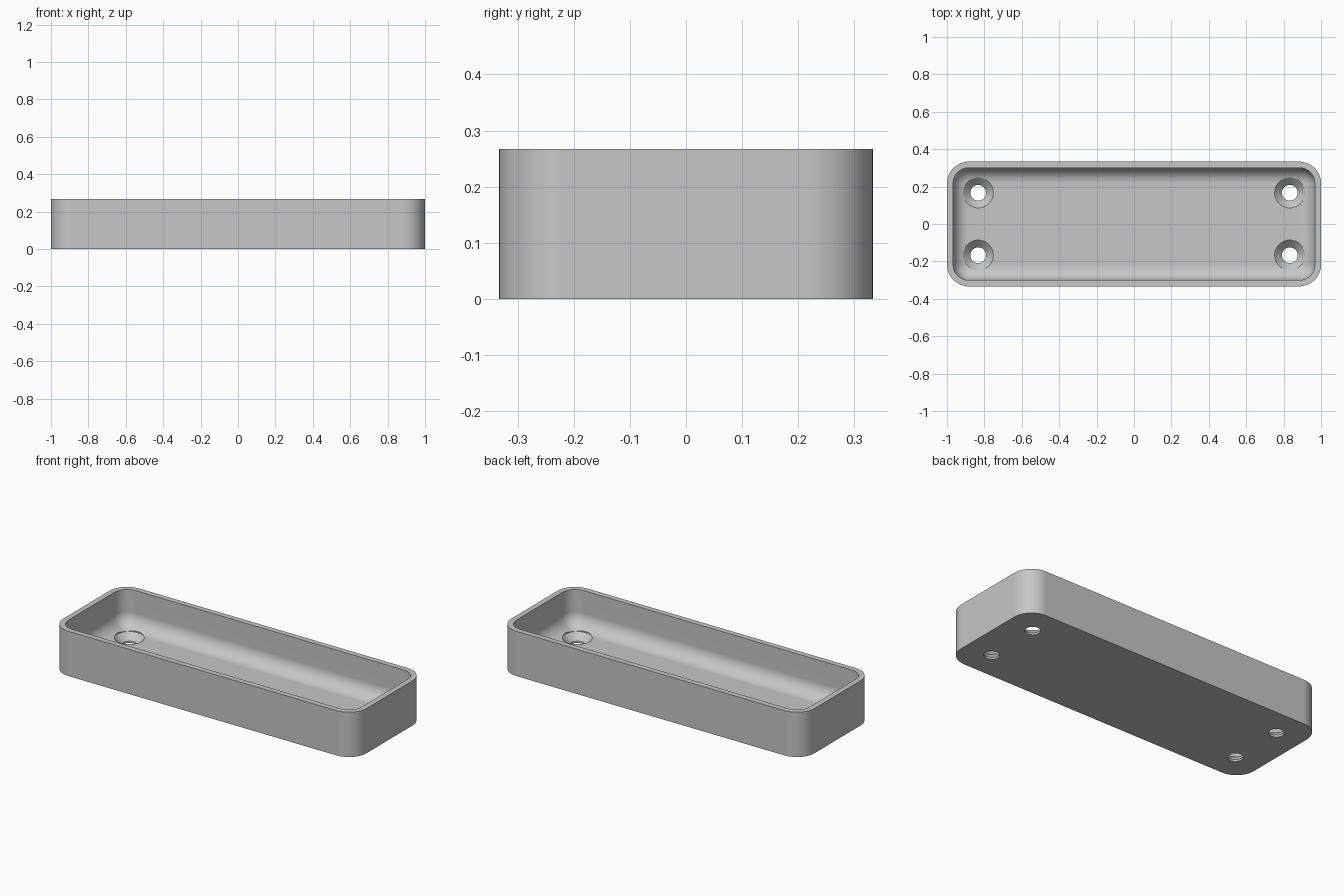
import bpy
import bmesh
from math import sin, cos, pi

if "Cube" in bpy.data.objects:
    bpy.data.objects.remove(bpy.data.objects["Cube"])

LENGTH, WIDTH, HEIGHT = 2.0, 0.667, 0.267
WALL, FLOOR = 0.033, 0.05
CORNER = 0.117            # outer corner radius
FILLET = CORNER - WALL    # inner corner and floor fillet radius
STEPS = 12

grey = bpy.data.materials.new("light_grey")
grey.use_nodes = True
colour = (0.57, 0.57, 0.57, 1)
grey.diffuse_color = colour
grey.node_tree.nodes["Principled BSDF"].inputs["Base Color"].default_value = colour


def ring(bm, inset, z):
    """Rounded rectangle of vertices, inset from the outer outline."""
    r = max(CORNER - inset, 0)
    cx, cy = LENGTH / 2 - CORNER, WIDTH / 2 - CORNER
    verts = []
    for k, (sx, sy) in enumerate([(1, 1), (-1, 1), (-1, -1), (1, -1)]):
        for i in range(STEPS + 1):
            a = (k + i / STEPS) * pi / 2
            verts.append(bm.verts.new((sx * cx + r * cos(a), sy * cy + r * sin(a), z)))
    return verts


def bridge(bm, lower, upper):
    n = len(lower)
    for i in range(n):
        j = (i + 1) % n
        bm.faces.new((lower[i], lower[j], upper[j], upper[i]))


def finish(bm, name):
    bmesh.ops.remove_doubles(bm, verts=bm.verts, dist=1e-5)
    bmesh.ops.recalc_face_normals(bm, faces=bm.faces)
    mesh = bpy.data.meshes.new(name)
    bm.to_mesh(mesh)
    bm.free()
    mesh.materials.append(grey)
    obj = bpy.data.objects.new(name, mesh)
    bpy.context.collection.objects.link(obj)
    return obj


# Tray shell: outer wall, rim, inner wall, then fillet down to the floor
bm = bmesh.new()
levels = [(0, 0), (0, HEIGHT), (WALL, HEIGHT)]
for i in range(STEPS + 1):
    a = i / STEPS * pi / 2
    levels.append((WALL + FILLET * (1 - cos(a)), FLOOR + FILLET * (1 - sin(a))))
rings = [ring(bm, inset, z) for inset, z in levels]
for lower, upper in zip(rings, rings[1:]):
    bridge(bm, lower, upper)
bm.faces.new(rings[0])
bmesh.ops.remove_doubles(bm, verts=bm.verts, dist=1e-5)
bmesh.ops.holes_fill(bm, edges=[e for e in bm.edges if e.is_boundary])
tray = finish(bm, "tray")

# Countersunk screw hole cutters, turned from one profile
profile = [(0.042, -0.05), (0.042, 0.011), (0.081, FLOOR), (0.081, 0.12)]
bm = bmesh.new()
for sx in (-1, 1):
    for sy in (-1, 1):
        loops = []
        for r, z in profile:
            angles = [2 * pi * i / 48 for i in range(48)]
            loops.append([bm.verts.new((sx * 0.833 + r * cos(a),
                                        sy * 0.167 + r * sin(a), z)) for a in angles])
        for lower, upper in zip(loops, loops[1:]):
            bridge(bm, lower, upper)
        bm.faces.new(loops[0])
        bm.faces.new(loops[-1])
cutter = finish(bm, "screw_hole_cutter")
cutter.hide_render = True

# Cut the holes and smooth the curved surfaces
cut = tray.modifiers.new("screw_holes", 'BOOLEAN')
cut.operation = 'DIFFERENCE'
cut.solver = 'EXACT'
cut.object = cutter
bpy.ops.object.select_all(action='DESELECT')
tray.select_set(True)
bpy.context.view_layer.objects.active = tray
bpy.ops.object.modifier_apply(modifier=cut.name)
bpy.data.objects.remove(cutter)
bpy.ops.object.shade_smooth_by_angle(angle=pi / 6)
weighted = tray.modifiers.new("even_shading", 'WEIGHTED_NORMAL')
weighted.keep_sharp = True
